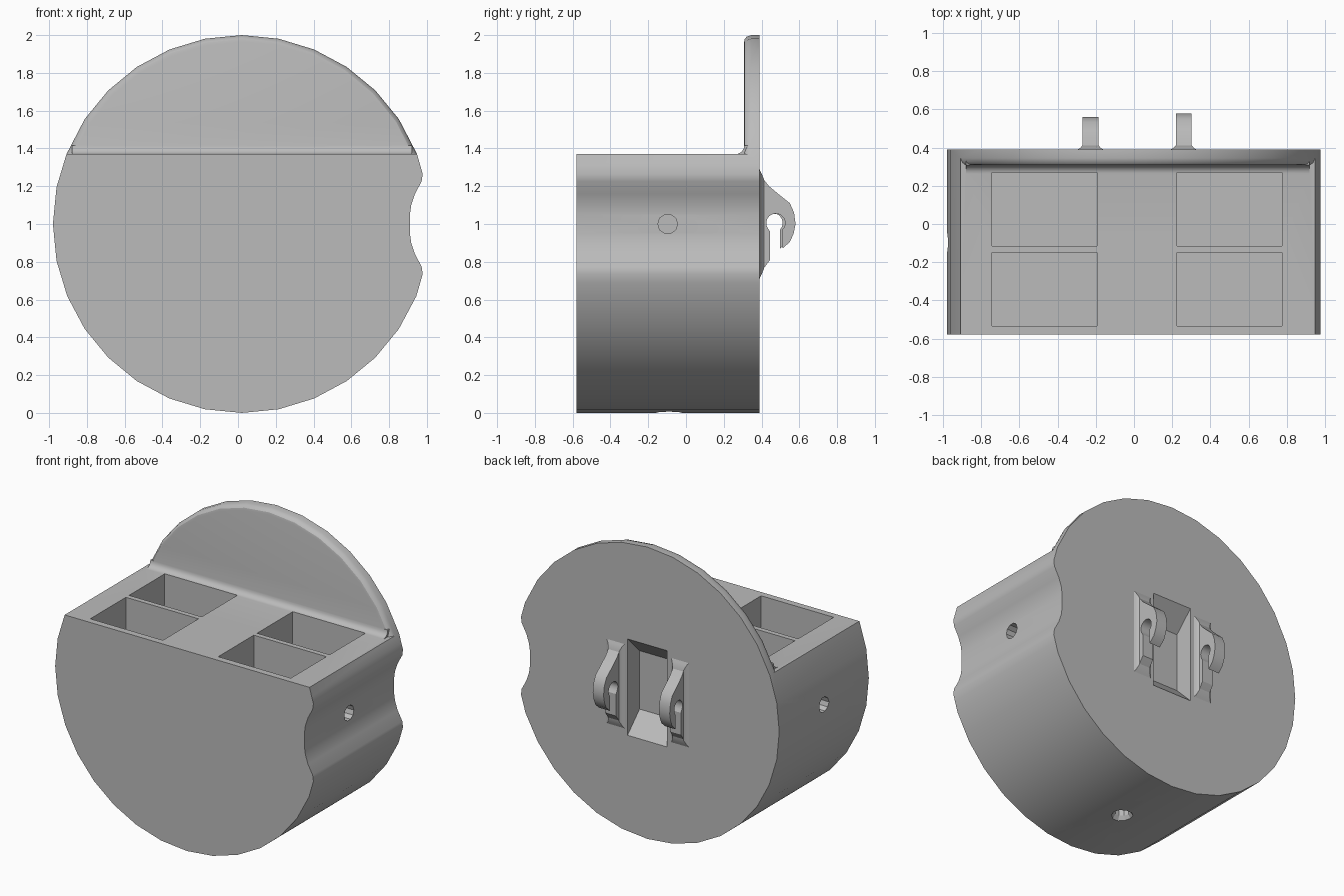
import bpy, bmesh, math

if "Cube" in bpy.data.objects:
    bpy.data.objects.remove(bpy.data.objects["Cube"])

grey = bpy.data.materials.new("plain_grey")
grey.diffuse_color = (0.5, 0.5, 0.5, 1)
grey.use_nodes = True
grey.node_tree.nodes["Principled BSDF"].inputs["Base Color"].default_value = grey.diffuse_color
CX, CZ = 0.02, 1.0          # centre of the round face
FRONT, BACK, SHELF = -0.58, 0.39, 1.37


def loft(name, loops):
    """Closed solid through matching loops of 3D points."""
    bm = bmesh.new()
    rings = [[bm.verts.new(p) for p in lp] for lp in loops]
    n = len(rings[0])
    for a, b in zip(rings, rings[1:]):
        for i in range(n):
            j = (i + 1) % n
            bm.faces.new((a[i], a[j], b[j], b[i]))
    bm.faces.new(rings[0][::-1])
    bm.faces.new(rings[-1])
    bmesh.ops.recalc_face_normals(bm, faces=bm.faces)
    me = bpy.data.meshes.new(name)
    bm.to_mesh(me)
    bm.free()
    me.materials.append(grey)
    ob = bpy.data.objects.new(name, me)
    bpy.context.collection.objects.link(ob)
    return ob


def along_y(name, pts, y0, y1):
    return loft(name, [[(x, y, z) for x, z in pts] for y in (y0, y1)])


def along_x(name, pts, x0, x1):
    return loft(name, [[(x, y, z) for y, z in pts] for x in (x0, x1)])


def boolean(target, tool, op):
    mod = target.modifiers.new("cut", 'BOOLEAN')
    mod.operation, mod.object, mod.solver = op, tool, 'EXACT'
    bpy.context.view_layer.objects.active = target
    bpy.ops.object.modifier_apply(modifier=mod.name)
    bpy.data.objects.remove(tool)


def rim(k):
    a = math.tau * k / 32
    return (CX + math.cos(a), CZ + math.sin(a))


def rect(x0, x1, z0, z1):
    return [(x0, z0), (x1, z0), (x1, z1), (x0, z1)]


# Round body with a shallow notch on the right, cut flat at the shelf
P, Q = (-0.908, SHELF), (0.948, SHELF)
notch = [(0.965, 0.69), (0.978, 0.735), (0.972, 0.775), (0.937, 0.84),
         (0.917, 0.90), (0.91, 0.95)]
notch += [(x, 2 - z) for x, z in reversed(notch)]
body = along_y("body", [P] + [rim(k) for k in range(15, 31)] + notch + [Q],
               FRONT, BACK)

# Upright back plate with a rounded front rim
arc = [Q] + [rim(k) for k in range(3, 14)] + [P, (-0.85, 1.3), (0.89, 1.3)]
steps = [(BACK, 1), (0.345, 1), (0.322, 0.992), (0.311, 0.98), (0.308, 0.965)]
plate = loft("back_plate", [[(CX + (x - CX) * s, y, CZ + (z - CZ) * s)
                             for x, z in arc] for y, s in steps])
boolean(body, plate, 'UNION')

# Small fillet between shelf and plate
r = 0.045
cove = [(0.308 - r + r * math.sin(a), SHELF + r - r * math.cos(a))
        for a in (math.pi / 2 * i / 5 for i in range(6))]
cove += [(0.33, SHELF + r), (0.33, 1.35), (0.308 - r, 1.35)]
boolean(body, along_x("cove", cove, -0.88, 0.92), 'UNION')

# Four storage pockets
for x0, x1 in ((-0.745, -0.195), (0.225, 0.775)):
    for y0, y1 in ((-0.535, -0.15), (-0.115, 0.27)):
        pts = rect(x0, x1, y0, y1)
        cutter = loft("pocket", [[(x, y, z) for x, y in pts] for z in (0.75, 1.5)])
        boolean(body, cutter, 'DIFFERENCE')

# Recess in the back with sloping ends
recess = loft("recess", [[(x, y, z) for x, z in rect(-0.13, 0.17, 1 - h, 1 + h)]
                         for y, h in ((0.40, 0.34), (0.26, 0.20))])
boolean(body, recess, 'DIFFERENCE')

# Round holes on both sides and a flared one underneath
ring = [(math.cos(math.tau * i / 10), math.sin(math.tau * i / 10)) for i in range(10)]
for x0, x1 in ((0.80, 1.1), (-1.1, -0.86)):
    pts = [(-0.097 + 0.052 * c, 1 + 0.052 * s) for c, s in ring]
    boolean(body, along_x("side_hole", pts, x0, x1), 'DIFFERENCE')
hole = loft("bottom_hole", [[(CX + q * c, -0.09 + q * s, z) for c, s in ring]
                            for z, q in ((-0.03, 0.09), (0.03, 0.05), (0.14, 0.05))])
boolean(body, hole, 'DIFFERENCE')

# Two open hooks on the back, each with a flared foot
hook = [(0.37, 1.28), (0.40, 1.25), (0.44, 1.20), (0.50, 1.15), (0.55, 1.11),
        (0.572, 1.06), (0.58, 1.0), (0.57, 0.95), (0.55, 0.905), (0.51, 0.87)]
hook += [(0.475 + 0.05 * math.cos(math.radians(a)), 1.005 + 0.05 * math.sin(math.radians(a)))
         for a in range(-46, 234, 20)]
hook += [(0.445, 0.96), (0.445, 0.81), (0.40, 0.75), (0.37, 0.72)]
parts = [body]
for side, x, reach in (("left", -0.228, 0.9), ("right", 0.26, 1.0)):
    pts = [(BACK + (y - BACK) * reach, z) for y, z in hook]
    parts.append(along_x(side + "_hook", pts, x - 0.041, x + 0.041))
    foot = [[(px, y, pz) for px, pz in rect(x - w, x + w, 1 - h, 1 + h)]
            for y, w, h in ((0.385, 0.08, 0.30), (0.396, 0.056, 0.275), (0.412, 0.042, 0.24))]
    parts.append(loft(side + "_hook_foot", foot))

# Smooth shading with crisp corners
for ob in parts:
    bpy.ops.object.select_all(action='DESELECT')
    ob.select_set(True)
    bpy.context.view_layer.objects.active = ob
    bpy.ops.object.shade_smooth_by_angle(angle=math.radians(30))
